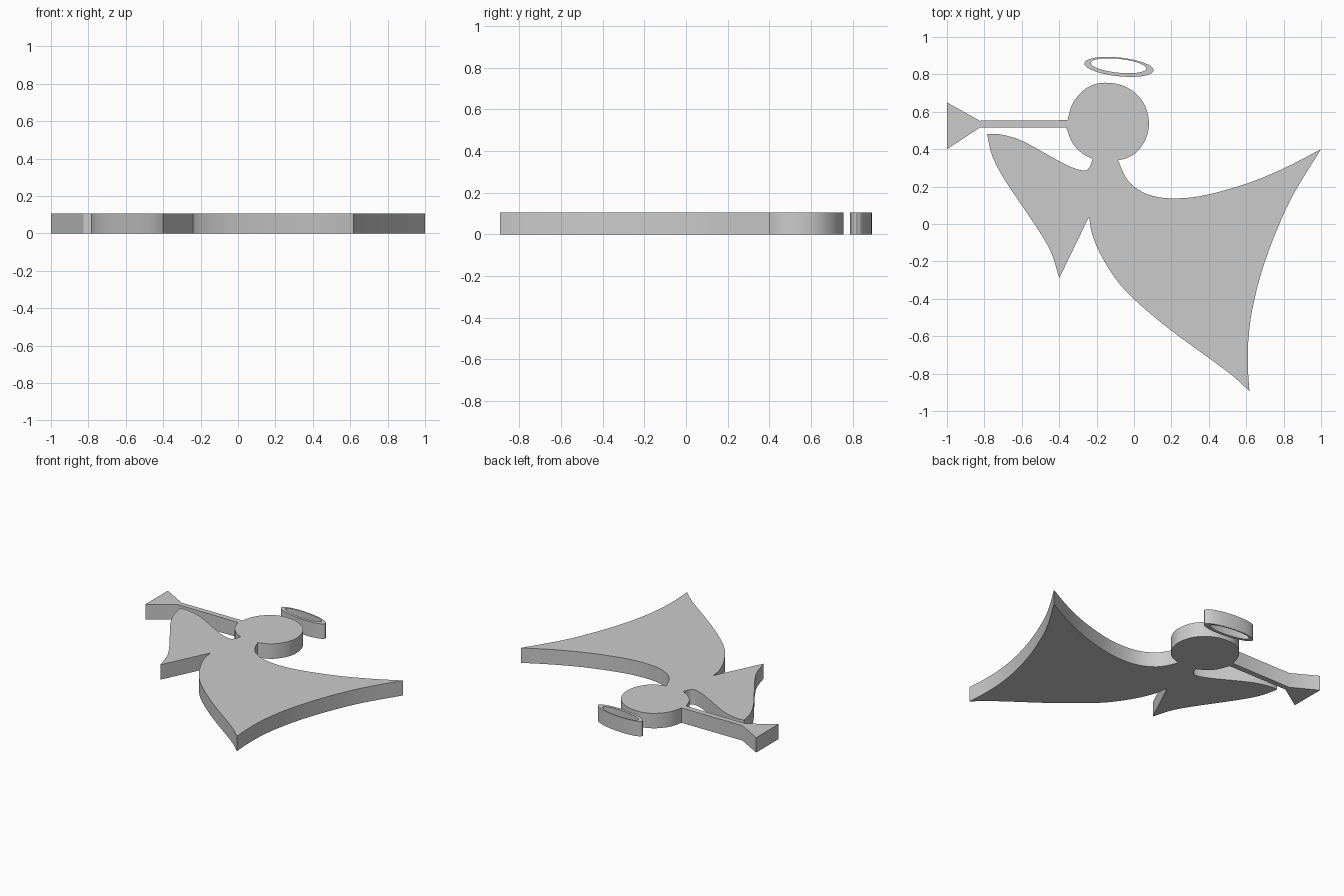
import bpy, bmesh, math
from mathutils import Vector

if "Cube" in bpy.data.objects:
    bpy.data.objects.remove(bpy.data.objects["Cube"])

T = 0.105  # plate thickness


def smooth(pts, n=5):
    """Sample a Catmull-Rom curve through the points, leaving out the last one."""
    p = [Vector(q) for q in pts]
    p = [2 * p[0] - p[1]] + p + [2 * p[-1] - p[-2]]
    out = []
    for a, b, c, d in zip(p, p[1:], p[2:], p[3:]):
        for i in range(n):
            t = i / n
            out.append(0.5 * (2 * b + (c - a) * t + (2 * a - 5 * b + 4 * c - d) * t**2
                              + (3 * b - a - 3 * c + d) * t**3))
    return out


def ellipse(cx, cy, a, b, tilt, n=40):
    c, s = math.cos(tilt), math.sin(tilt)
    pts = []
    for i in range(n):
        t = math.tau * i / n
        x, y = a * math.cos(t), b * math.sin(t)
        pts.append((cx + x * c - y * s, cy + x * s + y * c))
    return pts


def plate(name, loops):
    """Fill closed outlines (inner ones become holes) and extrude them to the thickness."""
    cu = bpy.data.curves.new(name + "_outline", 'CURVE')
    cu.dimensions = '2D'
    cu.fill_mode = 'BOTH'
    cu.extrude = T / 2
    for loop in loops:
        sp = cu.splines.new('POLY')
        sp.points.add(len(loop) - 1)
        for pt, q in zip(sp.points, loop):
            pt.co = (q[0], q[1], 0, 1)
        sp.use_cyclic_u = True
    tmp = bpy.data.objects.new(name + "_outline", cu)
    bpy.context.collection.objects.link(tmp)
    bpy.context.view_layer.update()
    me = bpy.data.meshes.new_from_object(tmp.evaluated_get(bpy.context.evaluated_depsgraph_get()))
    bpy.data.objects.remove(tmp)
    bm = bmesh.new()
    bm.from_mesh(me)
    bmesh.ops.remove_doubles(bm, verts=bm.verts, dist=1e-5)
    bmesh.ops.translate(bm, verts=bm.verts, vec=(0, 0, T / 2))
    bmesh.ops.recalc_face_normals(bm, faces=bm.faces)
    bm.to_mesh(me)
    bm.free()
    me.name = name
    ob = bpy.data.objects.new(name, me)
    bpy.context.collection.objects.link(ob)
    bpy.ops.object.select_all(action='DESELECT')
    ob.select_set(True)
    bpy.context.view_layer.objects.active = ob
    bpy.ops.object.shade_smooth_by_angle(angle=math.radians(30))
    return ob


# Outline edges, clockwise from where the trumpet meets the head
head = [(-.355, .555), (-.33, .64), (-.275, .71), (-.21, .747), (-.14, .755), (-.06, .74),
        (.01, .697), (.06, .63), (.08, .54), (.065, .46), (.02, .39), (-.03, .356), (-.085, .34)]
right_wing = [(-.085, .34), (-.05, .26), (0, .2), (.09, .153), (.21, .137), (.37, .152),
              (.6, .215), (.8, .297), (1, .4)]
gown_side = [(1, .4), (.87, .19), (.79, .03), (.7, -.2), (.64, -.42), (.613, -.6),
             (.609, -.76), (.617, -.893)]
gown_hem = [(.617, -.893), (.5, -.79), (.2, -.57), (0, -.402), (-.1, -.29), (-.18, -.16),
            (-.225, -.05), (-.24, .04)]
notch = [(-.24, .04)]
sleeve_side = [(-.4, -.29), (-.44, -.16), (-.5, -.05), (-.6, .1), (-.7, .25), (-.76, .37),
               (-.785, .48)]
sleeve_top = [(-.785, .48), (-.72, .48), (-.6, .445), (-.42, .347), (-.33, .302), (-.265, .286),
              (-.237, .305), (-.222, .347)]
jaw = [(-.222, .347), (-.28, .38), (-.33, .435), (-.362, .515)]
trumpet = [(-.362, .515), (-.825, .515), (-1, .4), (-1, .65), (-.825, .552)]

outline = (smooth(head) + smooth(right_wing) + smooth(gown_side) + smooth(gown_hem) + notch
           + smooth(sleeve_side) + smooth(sleeve_top) + smooth(jaw) + trumpet)
plate("trumpeting_angel", [outline])

# Floating tilted halo ring
tilt = math.radians(-6)
plate("halo", [ellipse(-.08, .84, .186, .050, tilt), ellipse(-.083, .846, .149, .037, tilt)])
